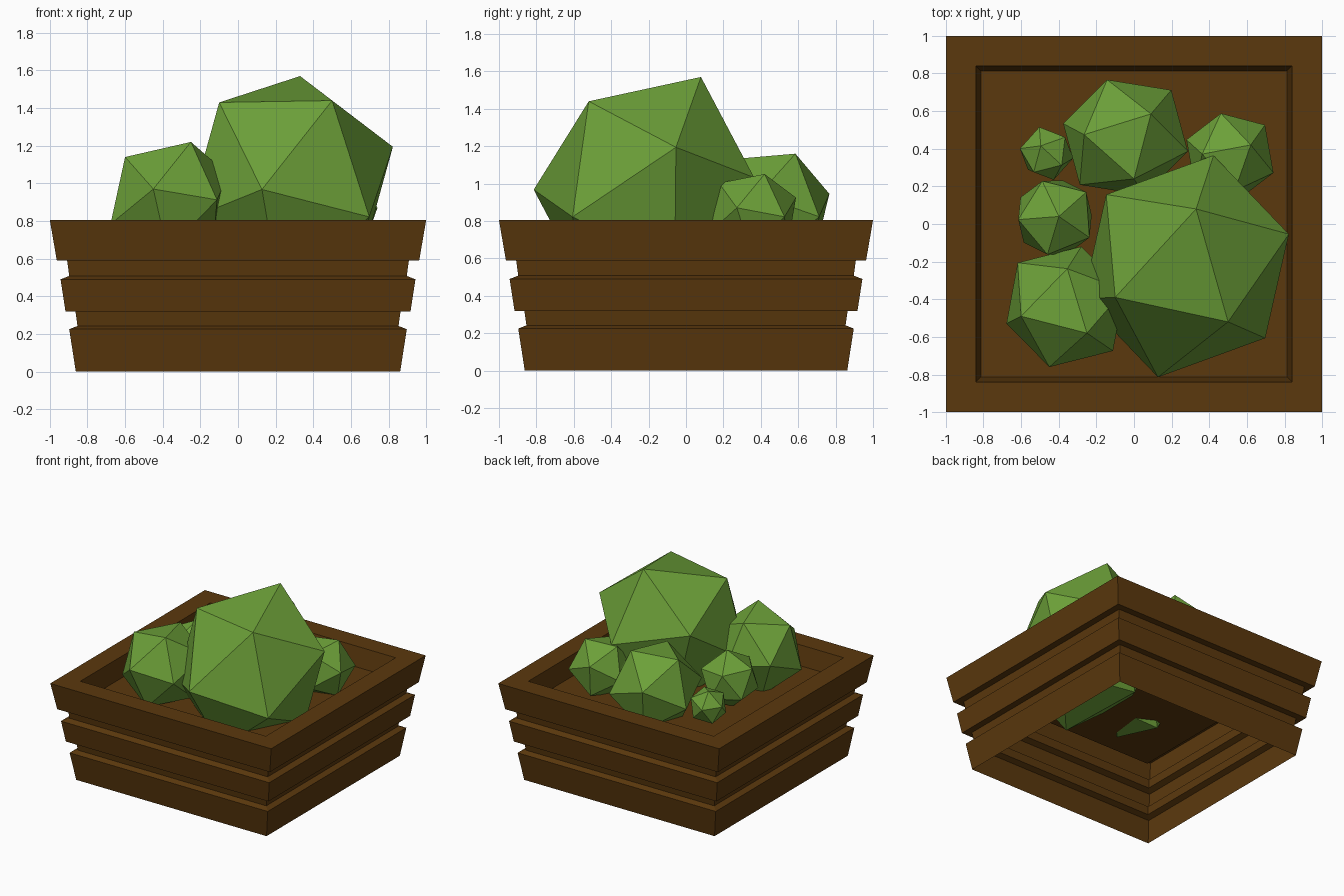
import bpy, bmesh, math
from mathutils import Vector

if "Cube" in bpy.data.objects:
    bpy.data.objects.remove(bpy.data.objects["Cube"])


def material(name, rgb):
    m = bpy.data.materials.new(name)
    m.diffuse_color = (*rgb, 1)
    m.use_nodes = True
    m.node_tree.nodes["Principled BSDF"].inputs["Base Color"].default_value = m.diffuse_color
    return m


wood = material("wood", (0.105, 0.04, 0.004))
leaf = material("leaf", (0.15, 0.35, 0.04))


def finish(bm, name, mat):
    bmesh.ops.recalc_face_normals(bm, faces=bm.faces)
    me = bpy.data.meshes.new(name)
    bm.to_mesh(me)
    bm.free()
    me.materials.append(mat)
    ob = bpy.data.objects.new(name, me)
    bpy.context.collection.objects.link(ob)
    return ob


def planter():
    # slatted wall profile (half width, height), swept around a square; open below
    profile = [(0.862, 0), (0.897, 0.225), (0.853, 0.242), (0.864, 0.32),
               (0.917, 0.32), (0.943, 0.49), (0.897, 0.508), (0.908, 0.59),
               (0.963, 0.59), (1.0, 0.805), (0.84, 0.805), (0.812, 0.65)]
    bm = bmesh.new()
    rings = [[bm.verts.new((sx * r, sy * r, z))
              for sx, sy in ((-1, -1), (1, -1), (1, 1), (-1, 1))]
             for r, z in profile]
    for lo, hi in zip(rings, rings[1:]):
        for i in range(4):
            j = (i + 1) % 4
            bm.faces.new((lo[i], lo[j], hi[j], hi[i]))
    bm.faces.new(rings[-1])  # soil
    finish(bm, "planter_box", wood)


def bush(name, centre, a, b, c):
    # icosahedron defined by its centre and one face (offsets a, b, c)
    k = (math.sqrt(5) - 1) / 2
    half = [a, b, c, k * (a + b) - c, k * (b + c) - a, k * (c + a) - b]
    bm = bmesh.new()
    for v in half:
        bm.verts.new(centre + v)
        bm.verts.new(centre - v)
    bmesh.ops.convex_hull(bm, input=bm.verts)
    finish(bm, name, leaf)


def face_bush(name, centre, *corners):
    o = Vector(centre)
    bush(name, o, *[Vector(p) - o for p in corners])


def round_bush(name, centre, radius, top, side):
    # regular bush: direction of its top corner, and of a corner next to it
    u = Vector(top).normalized()
    v = Vector(side)
    v = (v - v.dot(u) * u).normalized()
    w = u.cross(v)
    t = math.radians(72)
    ring = [radius * (u + 2 * d) / math.sqrt(5)
            for d in (v, math.cos(t) * v + math.sin(t) * w)]
    bush(name, Vector(centre), radius * u, *ring)


planter()

# three larger bushes
face_bush("large_bush", (0.275, -0.225, 1.0),
          (0.33, 0.08, 1.57), (0.5, -0.52, 1.44), (-0.1, -0.39, 1.43))
face_bush("front_left_bush", (-0.365, -0.44, 0.915),
          (-0.6, -0.49, 1.14), (-0.25, -0.58, 1.22), (-0.45, -0.76, 0.97))
face_bush("back_bush", (-0.045, 0.46, 0.86),
          (0.09, 0.585, 1.16), (-0.265, 0.475, 1.135), (0, 0.24, 1.13))

# three small bushes
round_bush("left_bush", (-0.42, 0.035, 0.86), 0.23, (0.02, 0.005, 0.22), (-0.08, 0.21, 0.05))
round_bush("right_bush", (0.51, 0.36, 0.835), 0.25, (0.11, 0.06, 0.215), (-0.07, 0.22, 0.05))
round_bush("tiny_bush", (-0.465, 0.375, 0.78), 0.147, (-0.03, 0.04, 0.136), (-0.04, 0.13, 0.05))
